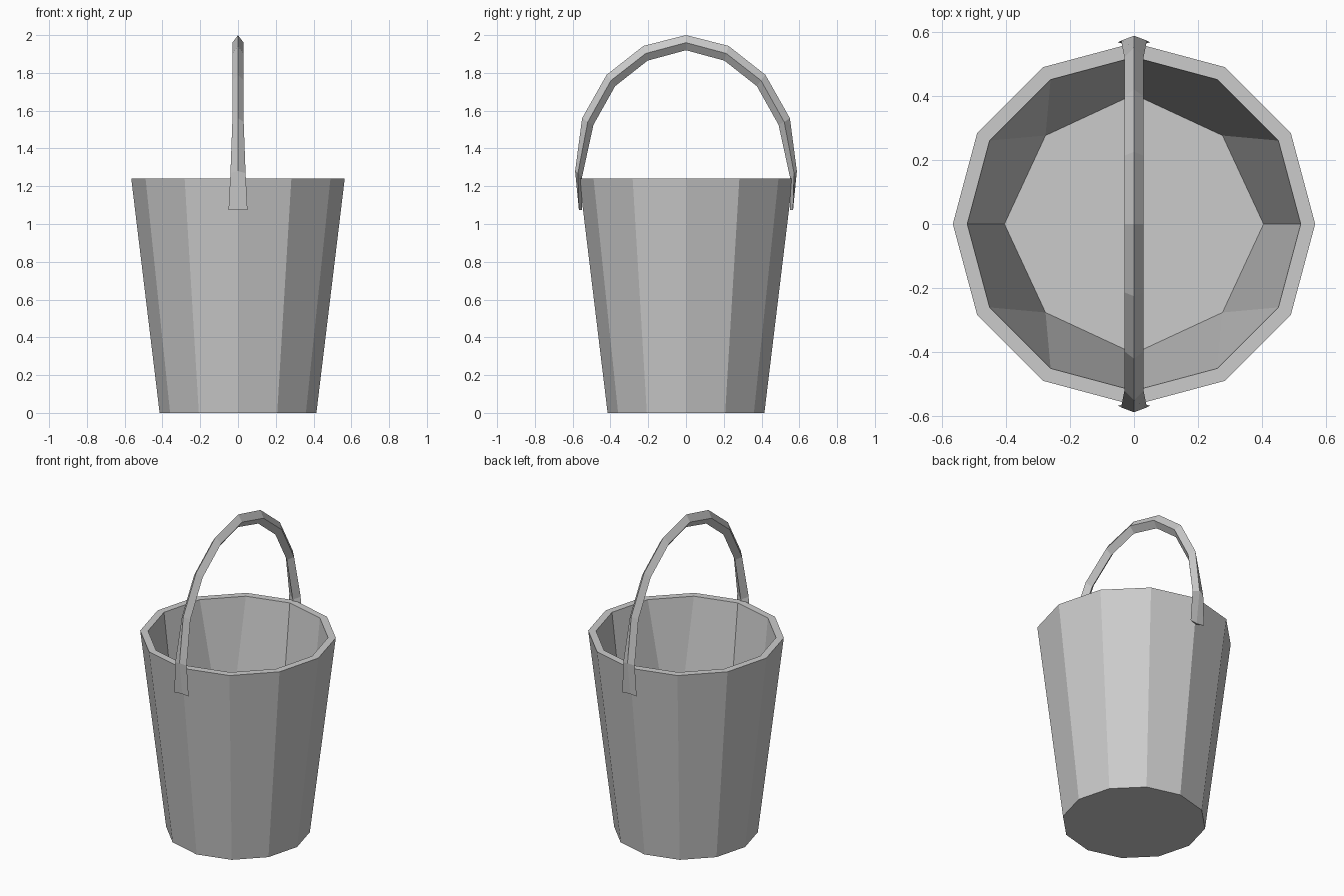
import bpy, bmesh
from math import sin, cos, radians

if "Cube" in bpy.data.objects:
    bpy.data.objects.remove(bpy.data.objects["Cube"])


def make(name, bm):
    bmesh.ops.recalc_face_normals(bm, faces=bm.faces)
    me = bpy.data.meshes.new(name)
    bm.to_mesh(me)
    bm.free()
    ob = bpy.data.objects.new(name, me)
    bpy.context.collection.objects.link(ob)
    return ob


def ring(bm, r, z):
    return [bm.verts.new((r * cos(radians(30 * i)), r * sin(radians(30 * i)), z))
            for i in range(12)]


def bridge(bm, a, b):
    n = len(a)
    for i in range(n):
        j = (i + 1) % n
        bm.faces.new((a[i], a[j], b[j], b[i]))


# Bucket: twelve-sided tapered shell with a flat rim
bm = bmesh.new()
FLOOR_Z = 0.25
rings = [ring(bm, r, z) for r, z in
         ((0.415, 0), (0.565, 1.24), (0.52, 1.24), (0.404, FLOOR_Z))]
for a, b in zip(rings, rings[1:]):
    bridge(bm, a, b)
bm.faces.new(rings[0])
bm.faces.new(rings[3])
# Inner floor simplifies to eight sides: merge each diagonal pair of corners
for i in (1, 4, 7, 10):
    pair = [rings[3][i], rings[3][i + 1]]
    bmesh.ops.pointmerge(bm, verts=pair, merge_co=(pair[0].co + pair[1].co) / 2)
make("bucket", bm)

# Handle: diamond section swept over an arch, flaring into flat tabs
# Each row: outer ridge (y, z), side edges (half width, y, z), inner ridge (y, z)
half = [
    ((0.56, 1.075), (0.05, 0.567, 1.075), (0.55, 1.075)),
    ((0.587, 1.28), (0.04, 0.572, 1.27), (0.55, 1.25)),
    ((0.55, 1.56), (0.03, 0.52, 1.54), (0.49, 1.525)),
    ((0.42, 1.79), (0.03, 0.397, 1.76), (0.375, 1.73)),
    ((0.225, 1.943), (0.03, 0.213, 1.903), (0.203, 1.865)),
]
top = [((0, 2.0), (0.03, 0, 1.96), (0, 1.92))]
mirrored = [((-o[0], o[1]), (w, -y, z), (-i[0], i[1])) for o, (w, y, z), i in half]
bm = bmesh.new()
sections = [[bm.verts.new(p) for p in
             ((0, *o), (w, y, z), (0, *i), (-w, y, z))]
            for o, (w, y, z), i in half + top + mirrored[::-1]]
for a, b in zip(sections, sections[1:]):
    bridge(bm, a, b)
bm.faces.new(sections[0])
bm.faces.new(sections[-1])
make("handle", bm)
